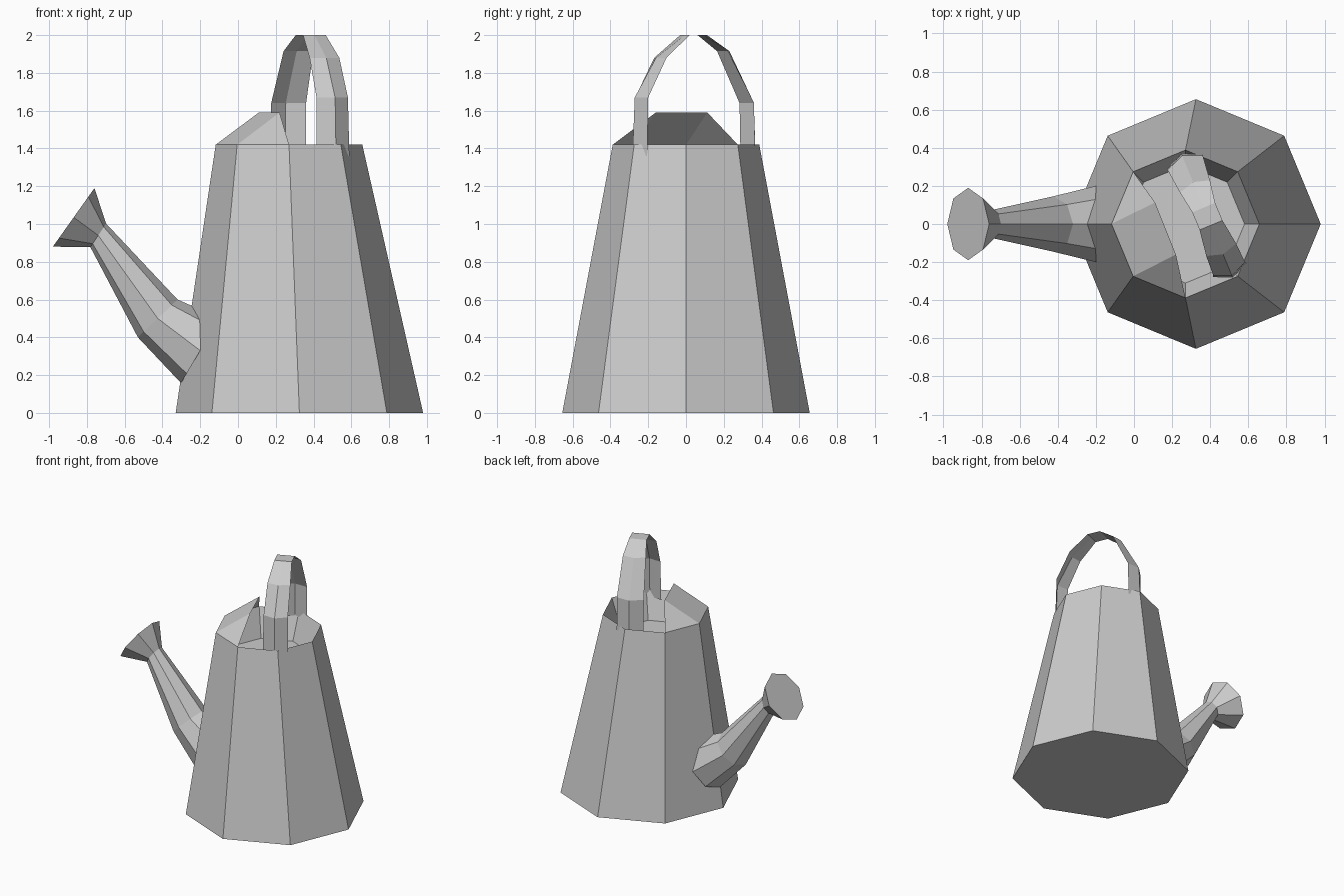
import bpy
import math
from mathutils import Vector

if "Cube" in bpy.data.objects:
    bpy.data.objects.remove(bpy.data.objects["Cube"])


def make(name, verts, faces):
    mesh = bpy.data.meshes.new(name)
    mesh.from_pydata([tuple(v) for v in verts], [], faces)
    mesh.update()
    obj = bpy.data.objects.new(name, mesh)
    bpy.context.collection.objects.link(obj)
    return obj


def ring(center, radius, up=(1, 0, 0), side=(0, 1, 0), n=8):
    c, up, side = Vector(center), Vector(up).normalized(), Vector(side)
    return [c + radius * (math.cos(2 * math.pi * i / n) * up
                          + math.sin(2 * math.pi * i / n) * side) for i in range(n)]


def loft(name, rings, closed=True, start_cap=False, end_cap=False):
    n = len(rings[0])
    verts = [v for r in rings for v in r]
    faces = []
    for k in range(len(rings) - 1):
        for i in range(n if closed else n - 1):
            j = (i + 1) % n
            faces.append((k * n + i, k * n + j, (k + 1) * n + j, (k + 1) * n + i))
    if start_cap:
        faces.append(tuple(reversed(range(n))))
    if end_cap:
        faces.append(tuple(range(len(verts) - n, len(verts))))
    return make(name, verts, faces)


# Tapered eight-sided body with a recessed opening
rim = ring((0.27, 0, 1.42), 0.388)
loft("body", [ring((0.325, 0, 0), 0.655), rim, ring((0.27, 0, 1.2), 0.31)],
     start_cap=True, end_cap=True)

# Hood over one side of the opening
a, b, c, d = rim[3:7]
make("hood", [a, b, c, d, (0.11, 0.113, 1.59), (0.22, -0.16, 1.59)],
     [(0, 4, 1), (1, 4, 5, 2), (2, 5, 3)])

# Spout with flared sprinkler head: centre x, centre z, radius, ring tilt
spout = [(-0.20, 0.33, 0.20, (0.50, 0, 0.85)),
         (-0.425, 0.50, 0.145, (0.21, 0, 0.20)),
         (-0.74, 0.94, 0.075, (0.08, 0, 0.12)),
         (-0.87, 1.035, 0.19, (0.22, 0, 0.31))]
loft("spout", [ring((x, 0, z), r, up, (0, -1, 0)) for x, z, r, up in spout],
     end_cap=True)

# Creased strap handle arching across the opening: along, height, half width, crease
path = [(0.35, 1.36, 0.095, 0.045), (0.337, 1.67, 0.09, 0.04),
        (0.215, 1.88, 0.085, 0.025), (0.05, 2.0, 0.065, 0),
        (-0.05, 2.0, 0.065, 0), (-0.195, 1.915, 0.085, 0.025),
        (-0.345, 1.64, 0.10, 0.04), (-0.355, 1.38, 0.10, 0.045)]
along, across = Vector((0.383, -0.924, 0)), Vector((0.924, 0.383, 0))
origin = Vector((0.385, 0.04, 0))
rows = []
for u, z, w, crease in path:
    inner = u - math.copysign(crease, u)
    rows.append([origin + along * p + across * q + Vector((0, 0, z))
                 for p, q in ((inner, -w), (u, 0), (inner, w))])
loft("handle", rows, closed=False)
